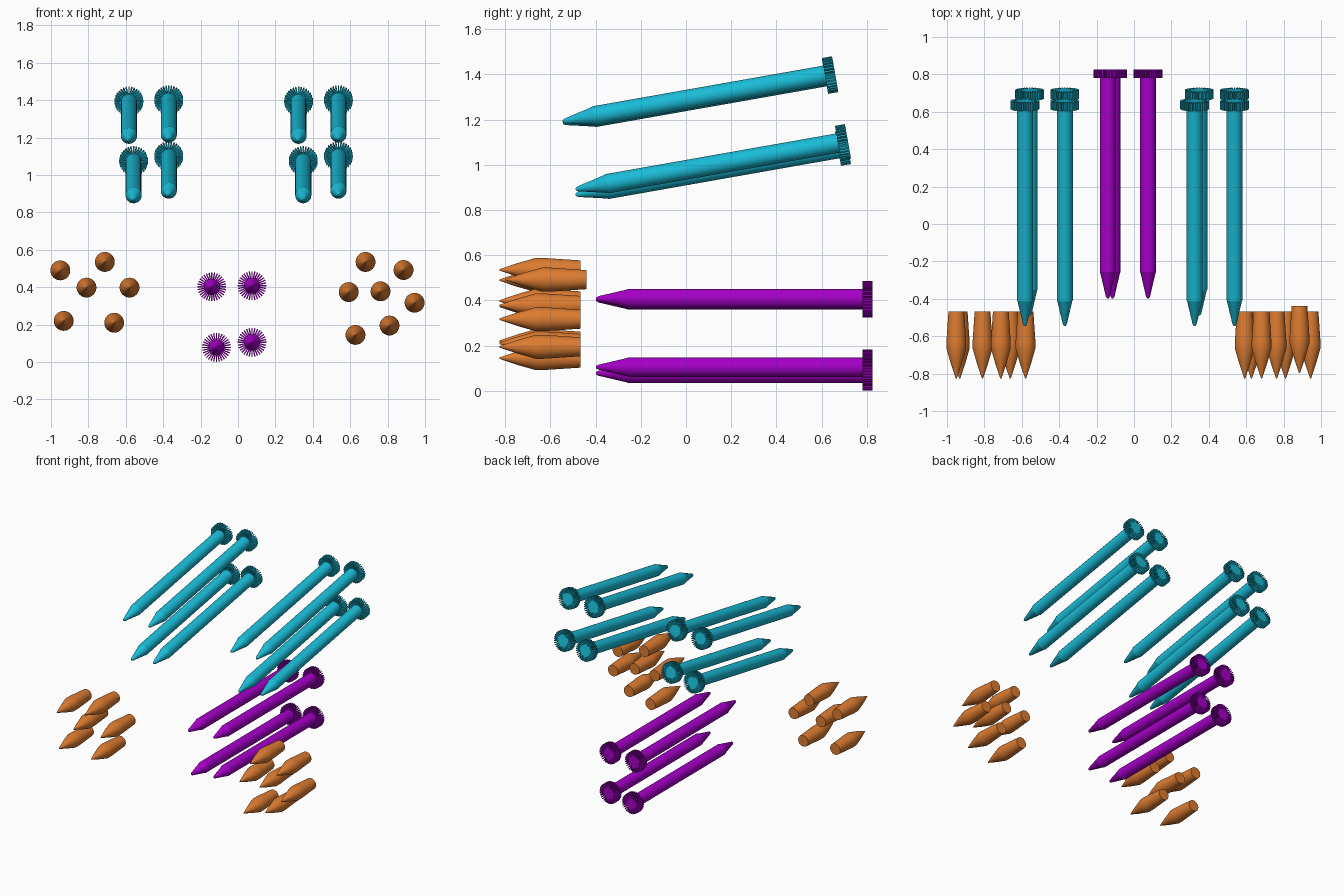
import bpy, bmesh, math
from mathutils import Matrix, Vector

if "Cube" in bpy.data.objects:
    bpy.data.objects.remove(bpy.data.objects["Cube"])


def material(name, rgb):
    m = bpy.data.materials.new(name)
    m.diffuse_color = (*rgb, 1)
    m.use_nodes = True
    m.node_tree.nodes["Principled BSDF"].inputs["Base Color"].default_value = m.diffuse_color
    return m


cyan = material("cyan", (0.01, 0.5, 0.68))
purple = material("purple", (0.38, 0.0, 0.58))
orange = material("orange", (0.72, 0.2, 0.03))


def lathe(bm, profile, n=32):
    """Closed solid of revolution round the y axis from (y, radius) points."""
    rings = [[bm.verts.new((r * math.cos(2 * math.pi * i / n), y,
                            r * math.sin(2 * math.pi * i / n))) for i in range(n)]
             for y, r in profile]
    for a, b in zip(rings, rings[1:]):
        for i in range(n):
            j = (i + 1) % n
            bm.faces.new((a[i], a[j], b[j], b[i]))
    bm.faces.new(rings[0])
    bm.faces.new(rings[-1])


def to_mesh(bm, name, mat):
    bmesh.ops.recalc_face_normals(bm, faces=bm.faces)
    me = bpy.data.meshes.new(name)
    bm.to_mesh(me)
    bm.free()
    me.materials.append(mat)
    return me


def long_mesh(name, mat):
    """Long rocket, tip at the origin, tail along +y, ring of thin radial fins."""
    bm = bmesh.new()
    lathe(bm, [(0, 0.005), (0.01, 0.011), (0.135, 0.04), (0.14, 0.043), (1.222, 0.043)])
    fins = 32
    for i in range(fins):
        m = (Matrix.Rotation(2 * math.pi * i / fins, 4, 'Y')
             @ Matrix.Translation((0.0585, 1.2, 0))
             @ Matrix.Diagonal((0.037, 0.045, 0.007, 1)))
        bmesh.ops.create_cube(bm, size=1, matrix=m)
    return to_mesh(bm, name, mat)


def short_mesh(name, mat):
    """Short dart, tip at the origin, tapering to the tail."""
    bm = bmesh.new()
    lathe(bm, [(0, 0.003), (0.08, 0.03), (0.16, 0.053), (0.195, 0.053), (0.358, 0.042)])
    return to_mesh(bm, name, mat)


def place(name, mesh, loc, tilt=0):
    o = bpy.data.objects.new(name, mesh)
    bpy.context.collection.objects.link(o)
    o.location = loc
    o.rotation_euler = (tilt, 0, 0)
    bpy.ops.object.select_all(action='DESELECT')
    o.select_set(True)
    bpy.context.view_layer.objects.active = o
    bpy.ops.object.shade_smooth_by_angle(angle=math.radians(30))


# level rockets, low in the middle
mesh = long_mesh("level_rocket", purple)
for x, z in [(-0.14, 0.402), (0.075, 0.408), (-0.115, 0.078), (0.075, 0.105)]:
    place("level_rocket", mesh, (x, -0.397, z))

# tilted rockets, two groups of four, placed by their tail centres
mesh = long_mesh("tilted_rocket", cyan)
tilt = math.radians(10)
back = Vector((0, math.cos(tilt), math.sin(tilt))) * 1.2
for dx in (0, 0.907):
    for x, y, z in [(-0.583, 0.637, 1.393), (-0.37, 0.637, 1.4),
                    (-0.558, 0.694, 1.075), (-0.37, 0.694, 1.1)]:
        place("tilted_rocket", mesh, Vector((x + dx, y, z)) - back, tilt)

# short darts at both sides
mesh = short_mesh("dart", orange)
for x, z in [(-0.95, 0.49), (-0.712, 0.535), (-0.81, 0.398), (-0.58, 0.398),
             (-0.932, 0.22), (-0.662, 0.21),
             (0.682, 0.535), (0.885, 0.492), (0.592, 0.374), (0.762, 0.378),
             (0.944, 0.317), (0.81, 0.195), (0.628, 0.145)]:
    place("dart", mesh, (x, -0.797 if x == 0.885 else -0.825, z))
